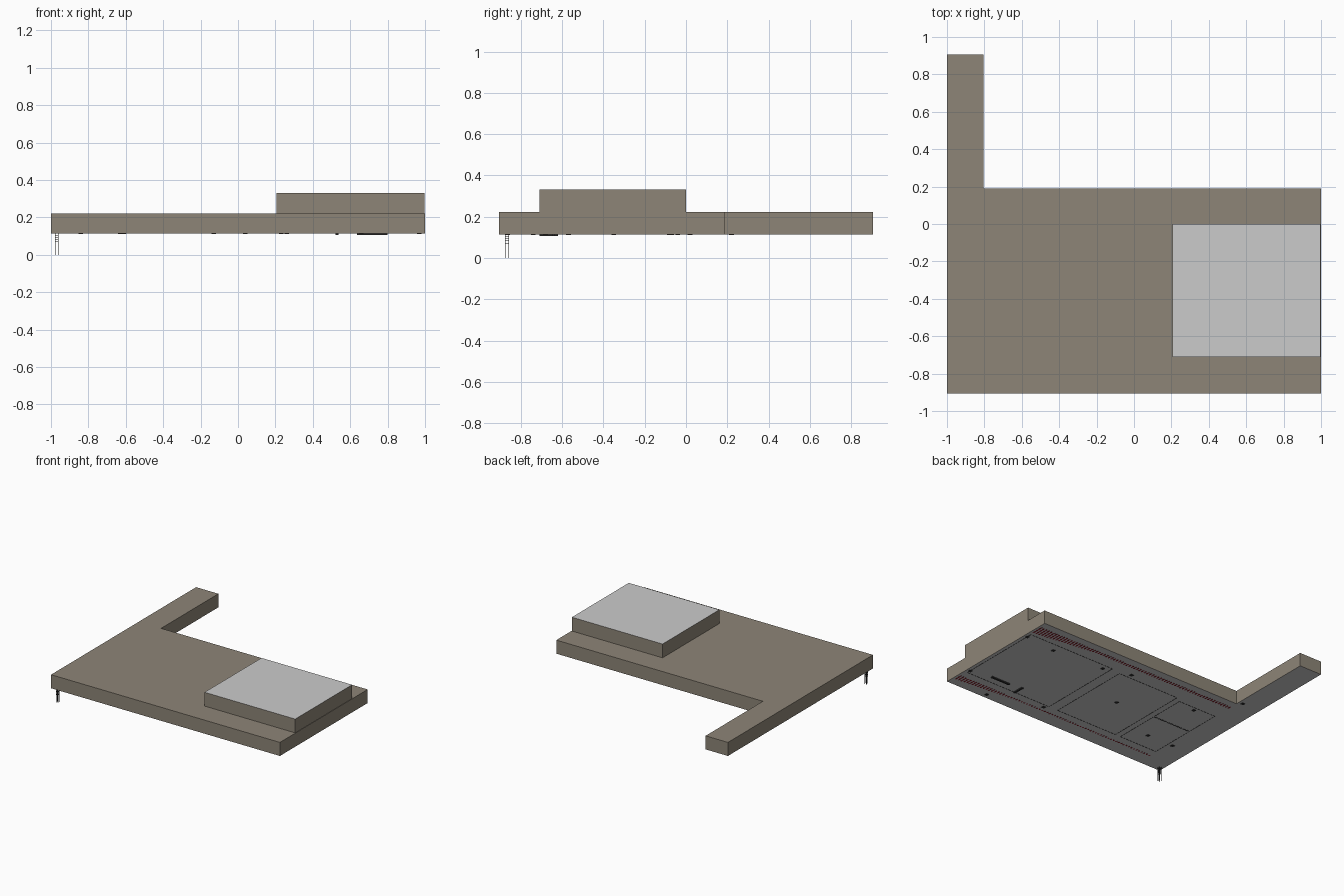
import bpy, bmesh

if "Cube" in bpy.data.objects:
    bpy.data.objects.remove(bpy.data.objects["Cube"])

Z0, Z1, Z2 = 0.115, 0.222, 0.331   # underside, lower roof, upper roof


def material(name, rgb):
    m = bpy.data.materials.new(name)
    m.diffuse_color = (*rgb, 1)
    m.use_nodes = True
    m.node_tree.nodes["Principled BSDF"].inputs["Base Color"].default_value = m.diffuse_color
    return m


BROWN = material("brown_wall", (0.27, 0.235, 0.185))
GREY = material("grey", (0.8, 0.8, 0.8))
RED = material("dark_red", (0.25, 0.01, 0.02))
BLACK = material("dark", (0.03, 0.03, 0.03))


def finish(name, bm, mats):
    bmesh.ops.recalc_face_normals(bm, faces=bm.faces)
    me = bpy.data.meshes.new(name)
    bm.to_mesh(me)
    bm.free()
    for m in mats:
        me.materials.append(m)
    ob = bpy.data.objects.new(name, me)
    bpy.context.collection.objects.link(ob)
    return ob


def prism(name, outline, z0, z1, mats, grey_dir):
    """Extruded outline; the cap facing grey_dir uses the second material."""
    bm = bmesh.new()
    face = bm.faces.new([bm.verts.new((x, y, z0)) for x, y in outline])
    ext = bmesh.ops.extrude_face_region(bm, geom=[face], use_keep_orig=True)
    for v in ext["geom"]:
        if isinstance(v, bmesh.types.BMVert):
            v.co.z = z1
    bmesh.ops.recalc_face_normals(bm, faces=bm.faces)
    for f in bm.faces:
        f.material_index = int(f.normal.z * grey_dir > 0.5)
    return finish(name, bm, mats)


def boxes(name, specs, mat):
    """Several boxes (x0, x1, y0, y1, z0, z1) joined in one object."""
    bm = bmesh.new()
    for x0, x1, y0, y1, z0, z1 in specs:
        vs = bmesh.ops.create_cube(bm, size=1)["verts"]
        for v in vs:
            v.co = (x1 if v.co.x > 0 else x0,
                    y1 if v.co.y > 0 else y0,
                    z1 if v.co.z > 0 else z0)
    return finish(name, bm, [mat])


def frame(x0, x1, y0, y1, w=0.003):
    z = (Z0 - 0.001, Z0)
    return [(x0, x1, y0 - w, y0, *z), (x0, x1, y1, y1 + w, *z),
            (x0 - w, x0, y0, y1, *z), (x1, x1 + w, y0, y1, *z)]


# L-shaped lower storey with grey underside
prism("lower_storey", [(-1, -0.905), (1, -0.905), (1, 0.19), (-0.805, 0.19),
                       (-0.805, 0.905), (-1, 0.905)], Z0, Z1, [BROWN, GREY], -1)

# Raised block with grey roof
prism("upper_storey", [(0.205, -0.71), (0.997, -0.71), (0.997, 0), (0.205, 0)],
      Z1, Z2, [BROWN, GREY], 1)

# Slim lattice post under the front left corner
px, py, r, t = -0.968, -0.867, 0.008, 0.0015
posts = [(px + i * r - t, px + i * r + t, py + j * r - t, py + j * r + t, 0, Z0)
         for i in (-1, 1) for j in (-1, 1)]
for k in range(5):
    z = 0.06 + k * 0.011
    for s in (-1, 1):
        posts.append((px - r, px + r, py + s * r - t, py + s * r + t, z, z + 0.002))
        posts.append((px + s * r - t, px + s * r + t, py - r, py + r, z, z + 0.002))
boxes("corner_post", posts, BLACK)

# Thin room outlines on the underside
rooms = [(0.205, 0.97, -0.71, 0), (-0.42, 0.12, -0.71, -0.02),
         (-0.8, -0.47, -0.71, -0.34), (-0.8, -0.47, -0.33, -0.05)]
boxes("room_outlines", [b for room in rooms for b in frame(*room)], BLACK)

# Red ticks along both long edges of the underside
ticks = []
for k in range(75):
    x = 0.98 - k * 0.024
    grow = max(0, 1 - k / 22)
    ticks.append((x - 0.01, x, 0.1 - 0.07 * grow, 0.13, Z0 - 0.001, Z0))
    ticks.append((x - 0.01, x, -0.79 - 0.05 * grow, -0.775, Z0 - 0.001, Z0))
boxes("red_edge_ticks", ticks, RED)

# Small ceiling fittings
spots = [(0.97, -0.04), (0.7, -0.07), (0.97, -0.68), (0.26, -0.04), (0.04, 0.02),
         (0.23, -0.74), (-0.13, -0.35), (-0.63, -0.08), (-0.61, -0.57),
         (-0.84, -0.57), (-0.84, 0.22), (0.66, -0.865)]
boxes("ceiling_fittings", [(x - 0.012, x + 0.012, y - 0.012, y + 0.012, Z0 - 0.003, Z0)
                           for x, y in spots], BLACK)

# Two hanging bars
boxes("hanging_bars", [(0.635, 0.8, -0.65, -0.635, 0.106, Z0),
                       (0.522, 0.537, -0.71, -0.62, 0.106, Z0)], BLACK)
